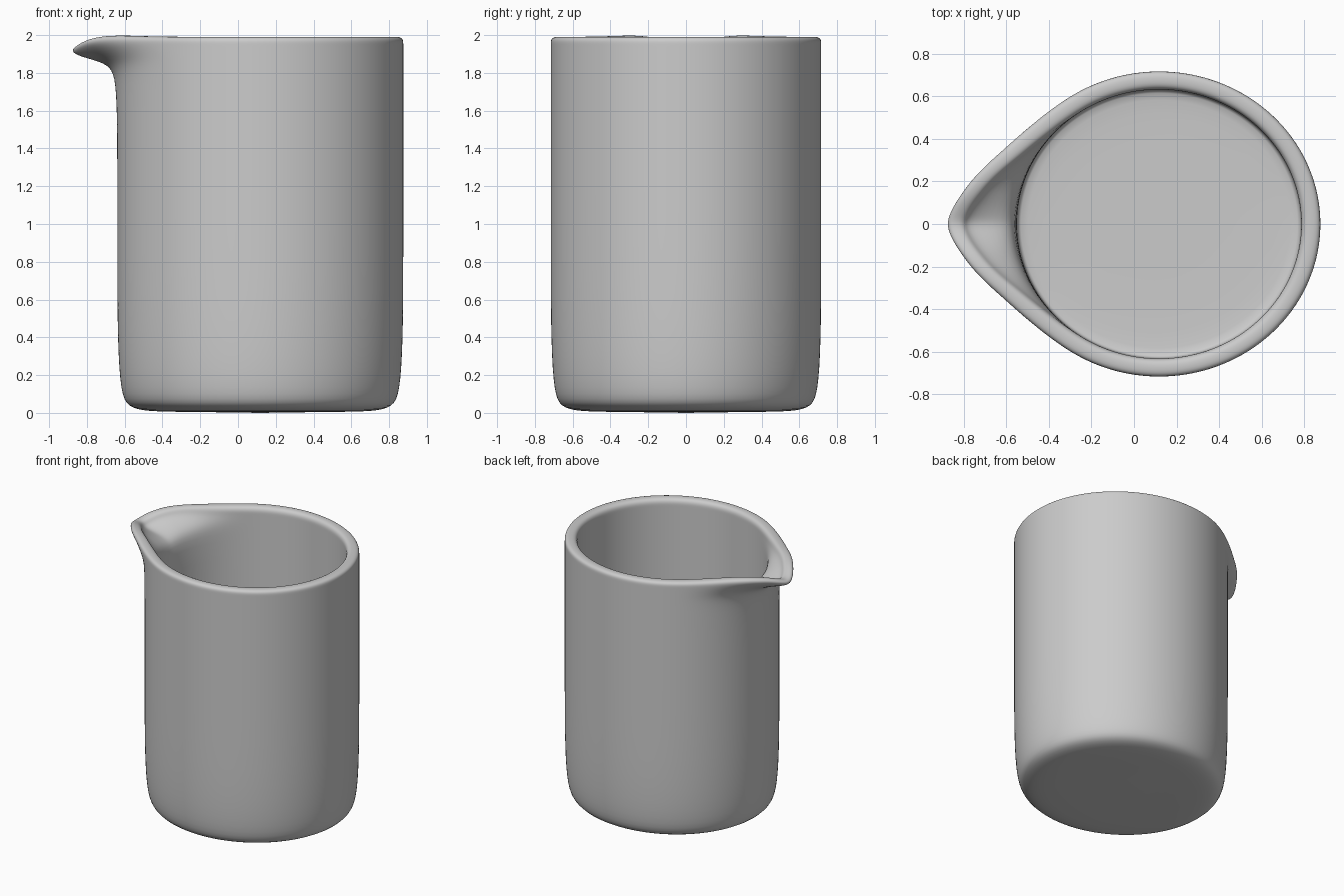
import bpy, bmesh, math

if "Cube" in bpy.data.objects:
    bpy.data.objects.remove(bpy.data.objects["Cube"])

CX, RX, RY, SEG = 0.118, 0.757, 0.716, 256

# Rim outline near the spout: (degrees from the tip, radius factor)
SPOUT = [(0, 1.315), (3.7, 1.295), (11.2, 1.223), (25.4, 1.093),
         (36.5, 1.033), (47.5, 1.006), (60, 1.0)]


def spout_radius(deg):
    """Smooth Hermite interpolation of the spout outline."""
    if deg >= SPOUT[-1][0]:
        return 1.0
    last = len(SPOUT) - 1

    def slope(i):
        if i in (0, last):
            return 0.0
        (a0, r0), (a1, r1) = SPOUT[i - 1], SPOUT[i + 1]
        return (r1 - r0) / (a1 - a0)

    i = max(k for k in range(last) if SPOUT[k][0] <= deg)
    (a0, r0), (a1, r1) = SPOUT[i], SPOUT[i + 1]
    h = a1 - a0
    t = (deg - a0) / h
    return ((2*t**3 - 3*t**2 + 1) * r0 + (t**3 - 2*t**2 + t) * h * slope(i)
            + (3*t**2 - 2*t**3) * r1 + (t**3 - t**2) * h * slope(i + 1))


# Wall section: (radius factor, height, spout weight), outside up, then inside down
PROFILE = [
    (0.35, 0.004, 0), (0.65, 0.006, 0), (0.78, 0.010, 0), (0.86, 0.019, 0),
    (0.92, 0.038, 0), (0.952, 0.07, 0), (0.972, 0.13, 0), (0.986, 0.23, 0),
    (0.995, 0.38, 0), (1, 0.6, 0), (1, 1.0, 0), (1, 1.45, 0),
    (1, 1.62, .012), (1, 1.74, .04), (1, 1.80, .09), (1, 1.84, .18),
    (1, 1.87, .33), (1, 1.90, .57), (1, 1.93, .82), (1, 1.95, .95),
    (1, 1.967, 1), (.994, 1.981, 1), (.975, 1.990, 1), (.942, 1.992, 1),
    (.910, 1.989, 1), (.891, 1.978, 1), (.882, 1.96, .98), (.882, 1.94, .86),
    (.882, 1.915, .62), (.882, 1.885, .34), (.882, 1.85, .14),
    (.882, 1.80, .04), (.882, 1.70, 0), (.882, 1.0, 0), (.882, 0.3, 0),
    (.882, 0.13, 0), (.875, 0.105, 0), (.85, 0.095, 0), (.6, 0.09, 0), (.3, 0.09, 0)]

# Jug body with its pouring lip
bm = bmesh.new()
rings = []
for s, z, w in PROFILE:
    ring = []
    for i in range(SEG):
        a = 2 * math.pi * i / SEG
        deg = abs(math.degrees(a) - 180)
        extra = spout_radius(deg) - 1
        e = extra / 0.315
        k = s + w * extra
        dz = w * (0.03 * e * (1 - e) - 0.052 * e**4)
        ring.append(bm.verts.new((CX + RX * k * math.cos(a), RY * k * math.sin(a), z + dz)))
    rings.append(ring)
for lo, hi in zip(rings, rings[1:]):
    for i in range(SEG):
        j = (i + 1) % SEG
        bm.faces.new((lo[i], lo[j], hi[j], hi[i]))

# Closed underside and inner floor
for ring, z in ((rings[0], 0.0), (rings[-1], 0.09)):
    c = bm.verts.new((CX, 0, z))
    for i in range(SEG):
        bm.faces.new((ring[i], ring[(i + 1) % SEG], c))
bmesh.ops.recalc_face_normals(bm, faces=bm.faces)
mesh = bpy.data.meshes.new("jug_body")
bm.to_mesh(mesh)
bm.free()
mesh.shade_smooth()
jug = bpy.data.objects.new("jug_body", mesh)
bpy.context.collection.objects.link(jug)
sub = jug.modifiers.new("smooth_surface", 'SUBSURF')
sub.levels = sub.render_levels = 1
